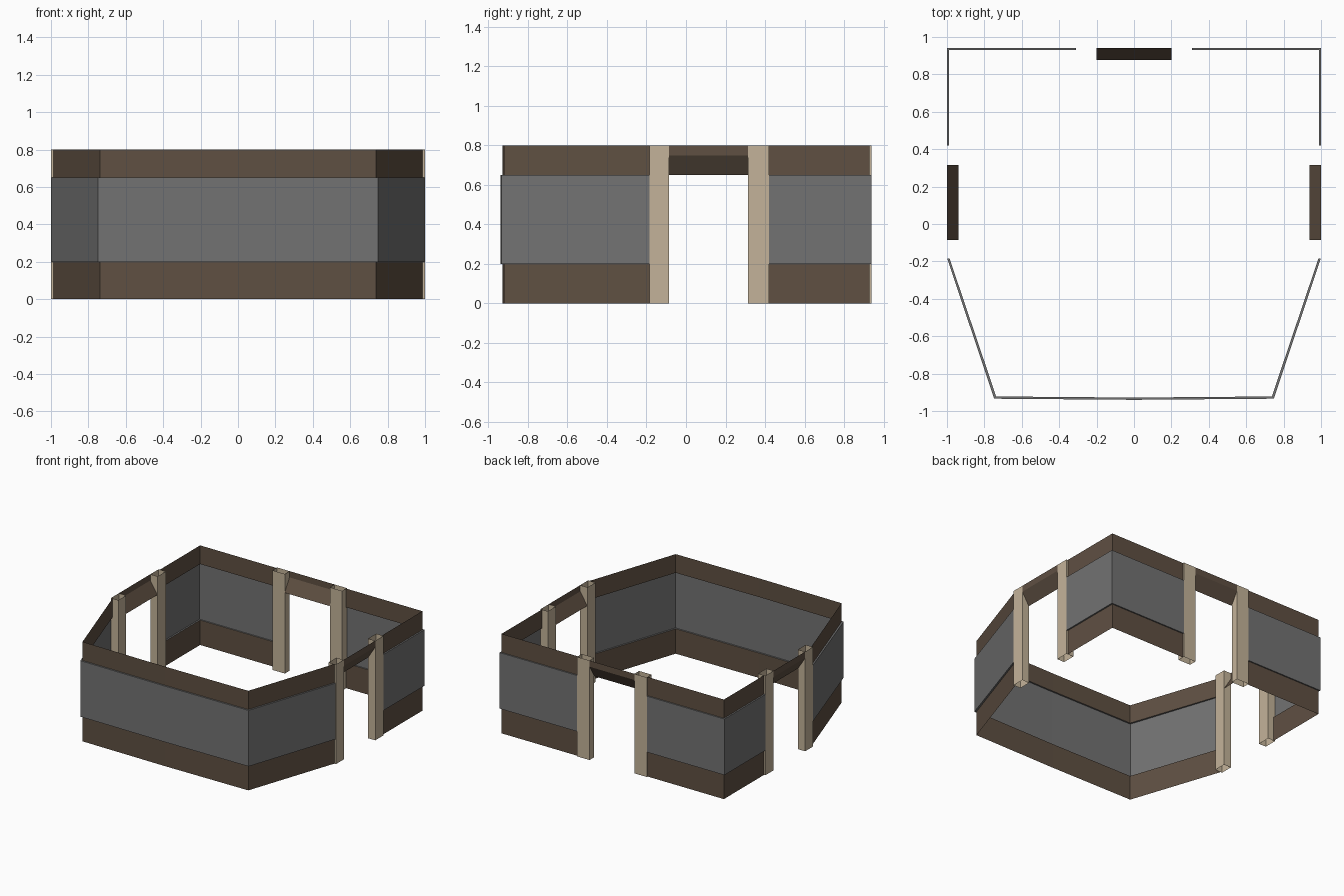
import bpy, bmesh

if "Cube" in bpy.data.objects:
    bpy.data.objects.remove(bpy.data.objects["Cube"])


def material(name, rgb):
    m = bpy.data.materials.new(name)
    m.diffuse_color = (*rgb, 1)
    m.use_nodes = True
    m.node_tree.nodes["Principled BSDF"].inputs["Base Color"].default_value = m.diffuse_color
    return m


BROWN = material("brown_trim", (0.115, 0.08, 0.055))
GREY = material("grey_panel", (0.17, 0.17, 0.17))
TAN = material("tan_frame", (0.55, 0.45, 0.32))


def build(name, rows, mat, closed=False, mirror=True):
    """Join consecutive rows of points with quads; optionally mirror in x."""
    bm = bmesh.new()
    vr = [[bm.verts.new(p) for p in row] for row in rows]
    for a, b in zip(vr, vr[1:]):
        n = len(a)
        for i in range(n if closed else n - 1):
            j = (i + 1) % n
            bm.faces.new((a[i], a[j], b[j], b[i]))
    me = bpy.data.meshes.new(name)
    bm.to_mesh(me)
    bm.free()
    me.materials.append(mat)
    ob = bpy.data.objects.new(name, me)
    bpy.context.collection.objects.link(ob)
    if mirror:
        mod = ob.modifiers.new("mirror", 'MIRROR')
        mod.use_clip = True
    return ob


def at(path, z):
    return [(x, y, z) for x, y in path]


# Wall runs on the right half: inset brown line and outset grey line
walls = {
    "front_wall": ([(0, -.928), (.737, -.922), (.986, -.185)],
                   [(0, -.94), (.748, -.934), (.998, -.185)]),
    "back_wall": ([(.988, .42), (.988, .93), (.31, .93)],
                  [(1, .42), (1, .94), (.31, .94)]),
}
for name, (inner, outer) in walls.items():
    build(name + "_base", [at(inner, 0), at(inner, .2)], BROWN)
    build(name + "_panel", [at(inner, .2), at(outer, .2),
                            at(outer, .65), at(inner, .65)], GREY)
    build(name + "_top_trim", [at(inner, .65), at(inner, .8)], BROWN)

# Door posts: open-ended square tubes
posts = {
    "side_door_front_post": (.935, 1, -.185, -.085),
    "side_door_back_post": (.935, 1, .315, .42),
    "back_door_post": (.2, .31, .88, .94),
}
for name, (x0, x1, y0, y1) in posts.items():
    ring = [(x0, y0), (x1, y0), (x1, y1), (x0, y1)]
    build(name, [at(ring, 0), at(ring, .8)], TAN, closed=True)

# Lintels: short upright strip, then a slope down to the inside
profile = [(0, .8), (0, .75), (.062, .65)]
build("side_door_lintel",
      [[(1 - d, -.085, z), (1 - d, .315, z)] for d, z in profile], BROWN)
build("back_door_lintel",
      [[(.2, .94 - d, z), (-.2, .94 - d, z)] for d, z in profile], BROWN, mirror=False)
